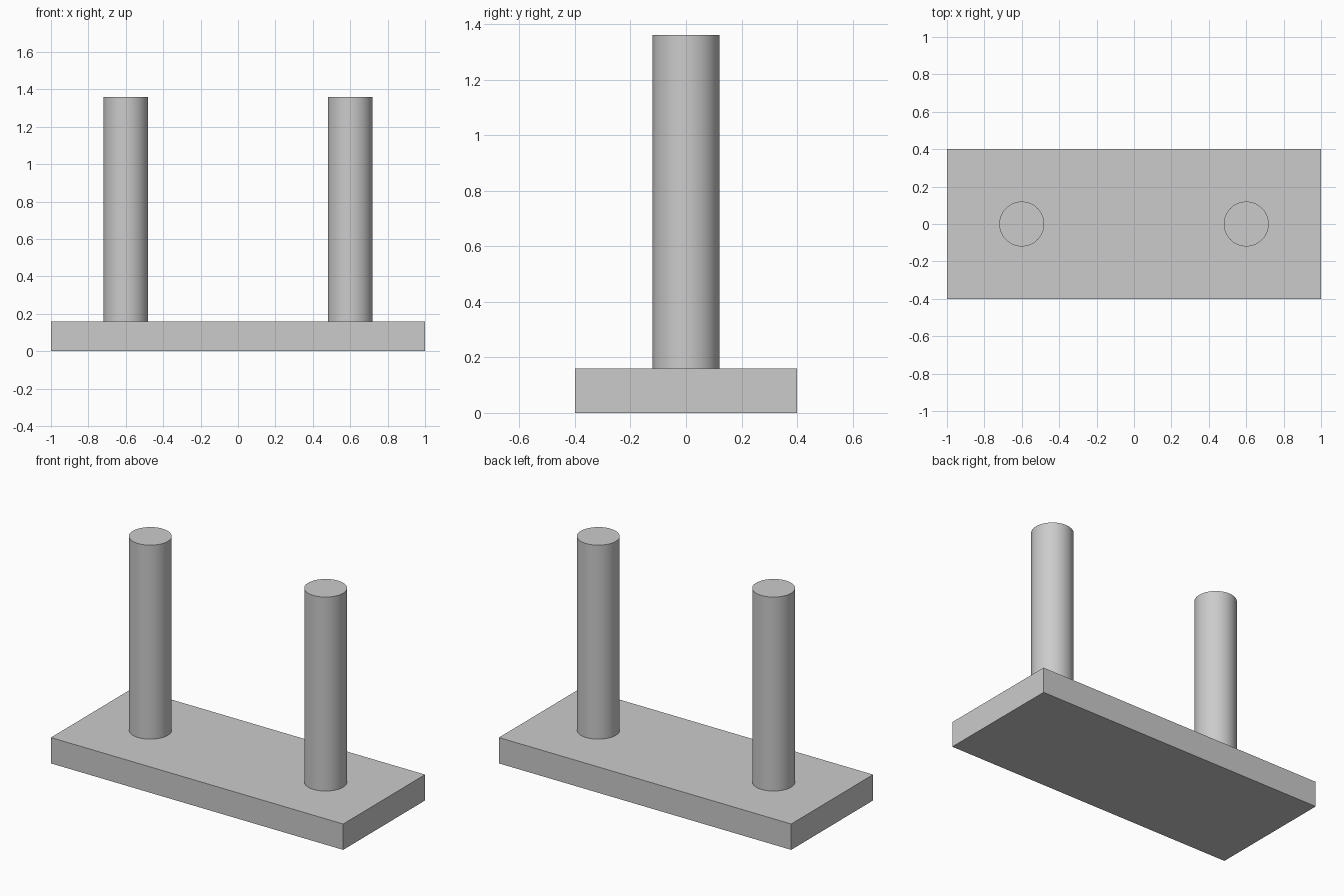
import bpy
import math

if "Cube" in bpy.data.objects:
    bpy.data.objects.remove(bpy.data.objects["Cube"])

# Single grey finish
grey = bpy.data.materials.new("plain grey")
grey.diffuse_color = (0.6, 0.6, 0.6, 1.0)
grey.use_nodes = True
grey.node_tree.nodes["Principled BSDF"].inputs["Base Color"].default_value = grey.diffuse_color

BASE_HEIGHT = 0.16
POST_HEIGHT = 1.20
POST_RADIUS = 0.12

# Base plate
bpy.ops.mesh.primitive_cube_add(size=1, location=(0, 0, BASE_HEIGHT / 2))
base = bpy.context.object
base.name = "base_plate"
base.scale = (2.0, 0.8, BASE_HEIGHT)
bpy.ops.object.transform_apply(location=False, rotation=False, scale=True)
base.data.materials.append(grey)

# Two round posts standing on the plate
for side, x in (("left", -0.6), ("right", 0.6)):
    bpy.ops.mesh.primitive_cylinder_add(
        vertices=64, radius=POST_RADIUS, depth=POST_HEIGHT,
        location=(x, 0, BASE_HEIGHT + POST_HEIGHT / 2))
    post = bpy.context.object
    post.name = side + "_post"
    post.data.materials.append(grey)
    bpy.ops.object.shade_smooth_by_angle(angle=math.radians(30))
